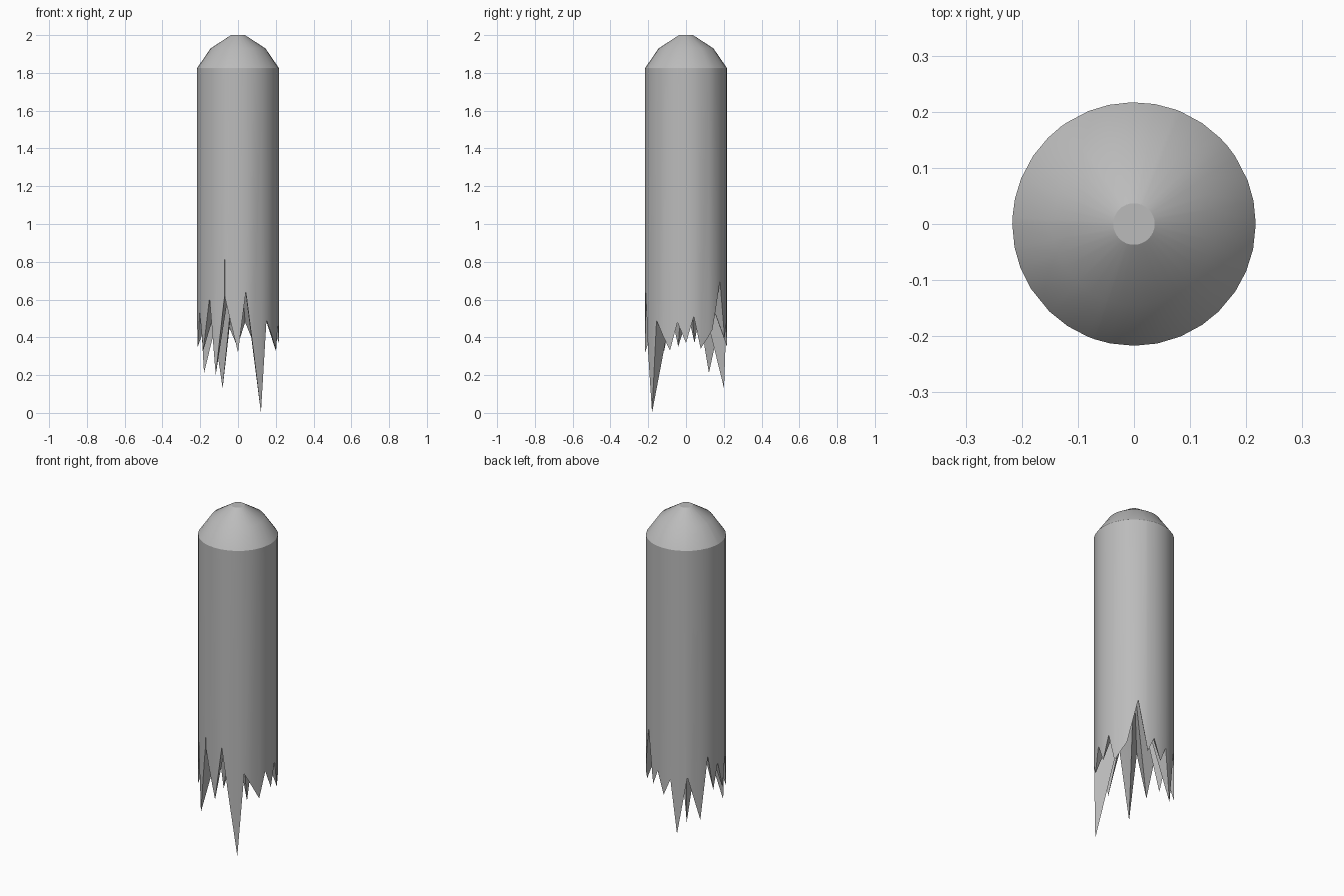
import bpy, bmesh
from math import radians, cos, sin

if "Cube" in bpy.data.objects:
    bpy.data.objects.remove(bpy.data.objects["Cube"])

RADIUS, SIDES = 0.217, 32
DOME = [(RADIUS, 1.825), (0.145, 1.93), (0.037, 2.0)]   # radius, height
CORE_TOP = 0.95                                         # deepest point of the break

# Broken edge: angle in degrees, height (tips and notches alternate)
BREAK = [(0, .37), (11, .51), (21, .34), (40, .44), (56, .70), (70, .39),
         (80, .48), (91, .35), (102, .45), (112, .13), (127, .47), (146, .21),
         (158, .58), (168, .37), (177, .52), (191, .35), (201, .53), (212, .33),
         (226, .61), (237, .20), (250.6, .61), (251, .92), (251.4, .61),
         (270, .32), (281, .64), (304, 0), (314, .49), (337, .33), (348, .48)]


def break_height(angle):
    points = BREAK + [(360, BREAK[0][1])]
    for (a, za), (b, zb) in zip(points, points[1:]):
        if a <= angle <= b:
            return za + (zb - za) * (angle - a) / (b - a)


# Columns: every tip and notch, plus the regular sides between them
angles = [a for a, z in BREAK]
for i in range(SIDES):
    a = i * 360 / SIDES
    if all(abs(a - b) > 2 for b, z in BREAK):
        angles.append(a)
angles.sort()

bm = bmesh.new()


def ring(radius, height):
    return [bm.verts.new((radius * cos(radians(a)), radius * sin(radians(a)),
                          height(a))) for a in angles]


# Wall and domed cap
rings = [ring(RADIUS, break_height)]
rings += [ring(r, lambda a, z=z: z) for r, z in DOME]
count = len(angles)
for low, high in zip(rings, rings[1:]):
    for i in range(count):
        j = (i + 1) % count
        bm.faces.new((low[i], low[j], high[j], high[i]))
bm.faces.new(rings[-1])

# Splintered inside of the break
core = bm.verts.new((0, 0, CORE_TOP))
for i in range(count):
    bm.faces.new((rings[0][(i + 1) % count], rings[0][i], core))

bmesh.ops.recalc_face_normals(bm, faces=bm.faces)
mesh = bpy.data.meshes.new("broken_post")
bm.to_mesh(mesh)
bm.free()
post = bpy.data.objects.new("broken_post", mesh)
bpy.context.collection.objects.link(post)

# Plain grey material
grey = bpy.data.materials.new("plain_grey")
grey.use_nodes = True
grey.diffuse_color = (0.5, 0.5, 0.5, 1)
grey.node_tree.nodes["Principled BSDF"].inputs["Base Color"].default_value = (0.5, 0.5, 0.5, 1)
mesh.materials.append(grey)

# Smooth sides with a crisp rim and splinters
bpy.ops.object.select_all(action="DESELECT")
post.select_set(True)
bpy.context.view_layer.objects.active = post
bpy.ops.object.shade_smooth_by_angle(angle=radians(30))
